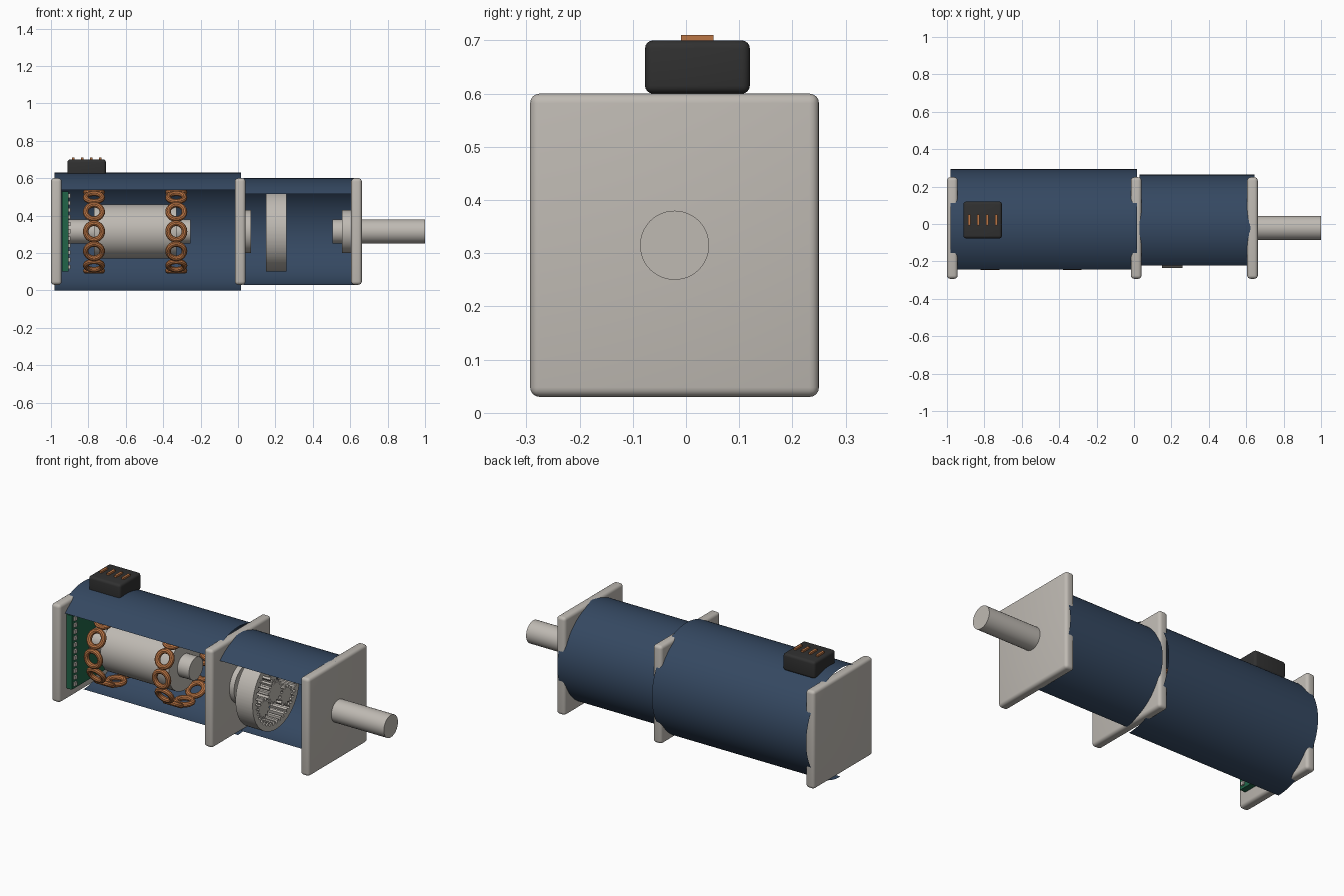
import bpy, bmesh, math
from mathutils import Vector, Matrix

cube = bpy.data.objects.get("Cube")
if cube:
    bpy.data.objects.remove(cube, do_unlink=True)

AY, AZ = -0.0215, 0.315          # centre line of the motor
TAU = math.tau


def material(name, rgb):
    m = bpy.data.materials.new(name)
    m.use_nodes = True
    m.diffuse_color = (*rgb, 1)
    m.node_tree.nodes["Principled BSDF"].inputs["Base Color"].default_value = (*rgb, 1)
    return m


STEEL = material("warm grey steel", (0.52, 0.49, 0.45))
NAVY = material("navy paint", (0.035, 0.065, 0.12))
COPPER = material("copper", (0.50, 0.18, 0.06))
BLACK = material("black plastic", (0.03, 0.03, 0.03))
GREEN = material("circuit green", (0.015, 0.13, 0.065))


def finish(name, bm, mat, smooth=True):
    bmesh.ops.recalc_face_normals(bm, faces=bm.faces)
    me = bpy.data.meshes.new(name)
    bm.to_mesh(me)
    bm.free()
    me.materials.append(mat)
    ob = bpy.data.objects.new(name, me)
    bpy.context.collection.objects.link(ob)
    if smooth:
        bpy.ops.object.select_all(action="DESELECT")
        ob.select_set(True)
        bpy.context.view_layer.objects.active = ob
        bpy.ops.object.shade_smooth_by_angle(angle=math.radians(35))
    return ob


def box(name, x, y, z, mat, bevel=0.0):
    """Box from three (low, high) ranges, with optional rounded edges."""
    bm = bmesh.new()
    bmesh.ops.create_cube(bm, size=1)
    for v in bm.verts:
        v.co = [(r[0] + r[1]) / 2 + c * (r[1] - r[0]) for r, c in zip((x, y, z), v.co)]
    if bevel:
        bmesh.ops.bevel(bm, geom=bm.edges[:], offset=bevel, segments=4,
                        profile=0.5, affect="EDGES")
    return finish(name, bm, mat, smooth=bevel > 0)


def rod(name, x0, x1, r, mat, y=AY, z=AZ):
    """Solid cylinder along x."""
    bm = bmesh.new()
    turn = Matrix.Translation(((x0 + x1) / 2, y, z)) @ Matrix.Rotation(TAU / 4, 4, "Y")
    bmesh.ops.create_cone(bm, cap_ends=True, segments=48, radius1=r, radius2=r,
                          depth=x1 - x0, matrix=turn)
    return finish(name, bm, mat)


def shell(name, x0, x1, r, mat, start=-90, end=135, n=72):
    """Thin open sheet; angles run from +y towards +z."""
    bm = bmesh.new()
    rows = []
    for i in range(n + 1):
        a = math.radians(start + (end - start) * i / n)
        rows.append([bm.verts.new((x, AY + r * math.cos(a), AZ + r * math.sin(a)))
                     for x in (x0, x1)])
    for p, q in zip(rows, rows[1:]):
        bm.faces.new((p[0], p[1], q[1], q[0]))
    return finish(name, bm, mat)


def tooth_loop(bm, x, y, z, teeth, low, high, phase=0.0):
    """Closed loop of trapezoid teeth, four points for each tooth."""
    loop = []
    for i in range(teeth):
        for f, r in ((0, low), (0.3, low), (0.45, high), (0.85, high)):
            a = TAU * (i + f + phase) / teeth
            loop.append(bm.verts.new((x, y + r * math.cos(a), z + r * math.sin(a))))
    return loop


def bridge(bm, a, b):
    for i in range(len(a)):
        j = (i + 1) % len(a)
        bm.faces.new((a[i], a[j], b[j], b[i]))


def gear(name, x0, x1, y, z, teeth, low, high, phase=0.0):
    bm = bmesh.new()
    a, b = (tooth_loop(bm, x, y, z, teeth, low, high, phase) for x in (x0, x1))
    bridge(bm, a, b)
    bm.faces.new(a)
    bm.faces.new(b)
    return finish(name, bm, STEEL)


def ring_gear(name, x0, x1, teeth, low, high, outer):
    bm = bmesh.new()
    loops = [tooth_loop(bm, x, AY, AZ, teeth, lo, hi) for x, lo, hi in
             ((x0, low, high), (x1, low, high), (x1, outer, outer), (x0, outer, outer))]
    for i in range(4):
        bridge(bm, loops[i], loops[(i + 1) % 4])
    return finish(name, bm, STEEL)


def coil(name, x, angle, ring=0.21, major=0.044, minor=0.015, n=28, m=10):
    """Torus whose hole points out from the centre line."""
    out = Vector((0, math.cos(angle), math.sin(angle)))
    side = Vector((0, -math.sin(angle), math.cos(angle)))
    centre = Vector((x, AY, AZ)) + out * ring
    bm = bmesh.new()
    loops = []
    for i in range(n):
        a = TAU * i / n
        d = Vector((math.cos(a), 0, 0)) + side * math.sin(a)
        loops.append([bm.verts.new(centre + d * (major + minor * math.cos(TAU * k / m))
                                   + out * minor * math.sin(TAU * k / m)) for k in range(m)])
    for i in range(n):
        bridge(bm, loops[i], loops[(i + 1) % n])
    return finish(name, bm, COPPER)


# Square flanges and open housings
for name, x0 in (("rear_flange", -1.0), ("middle_flange", -0.017), ("front_flange", 0.605)):
    box(name, (x0, x0 + 0.057), (-0.293, 0.25), (0.03, 0.60), STEEL, 0.018)
shell("motor_housing", -0.98, 0.015, 0.3145, NAVY)
shell("gearbox_housing", 0.03, 0.645, 0.285, NAVY)

# Rotor, shafts and bearings
rod("rotor", -0.77, -0.33, 0.145, STEEL)
rod("rotor_shaft", -0.905, -0.255, 0.065, STEEL)
rod("output_shaft", 0.505, 1.0, 0.065, STEEL)
rod("middle_bearing", 0.03, 0.07, 0.115, STEEL)
rod("front_bearing", 0.555, 0.62, 0.115, STEEL)

# Two rings of windings
for side, x in (("rear", -0.77), ("front", -0.33)):
    for i in range(12):
        coil(f"{side}_coil_{i + 1}", x, TAU * i / 12)

# Planetary gear set
ring_gear("ring_gear", 0.15, 0.26, 36, 0.185, 0.168, 0.215)
gear("sun_gear", 0.155, 0.255, AY, AZ, 14, 0.052, 0.068)
for i in range(3):
    a = TAU * (i / 3 + 0.25)
    gear(f"planet_gear_{i + 1}", 0.155, 0.255, AY + 0.117 * math.cos(a),
         AZ + 0.117 * math.sin(a), 12, 0.043, 0.058, 0.5)

# Circuit board with a row of contacts
box("circuit_board", (-0.94, -0.905), (AY - 0.215, AY + 0.215), (0.10, 0.53), GREEN)
for i in range(11):
    z = 0.115 + 0.038 * i
    box(f"board_contact_{i + 1}", (-0.906, -0.895), (-0.22, -0.20), (z, z + 0.022), STEEL)

# Plug with pins
box("plug", (-0.912, -0.706), (-0.077, 0.12), (0.60, 0.70), BLACK, 0.015)
for i in range(4):
    x = -0.88 + 0.0475 * i
    box(f"plug_pin_{i + 1}", (x - 0.007, x + 0.007), (-0.009, 0.052), (0.66, 0.71), COPPER)
